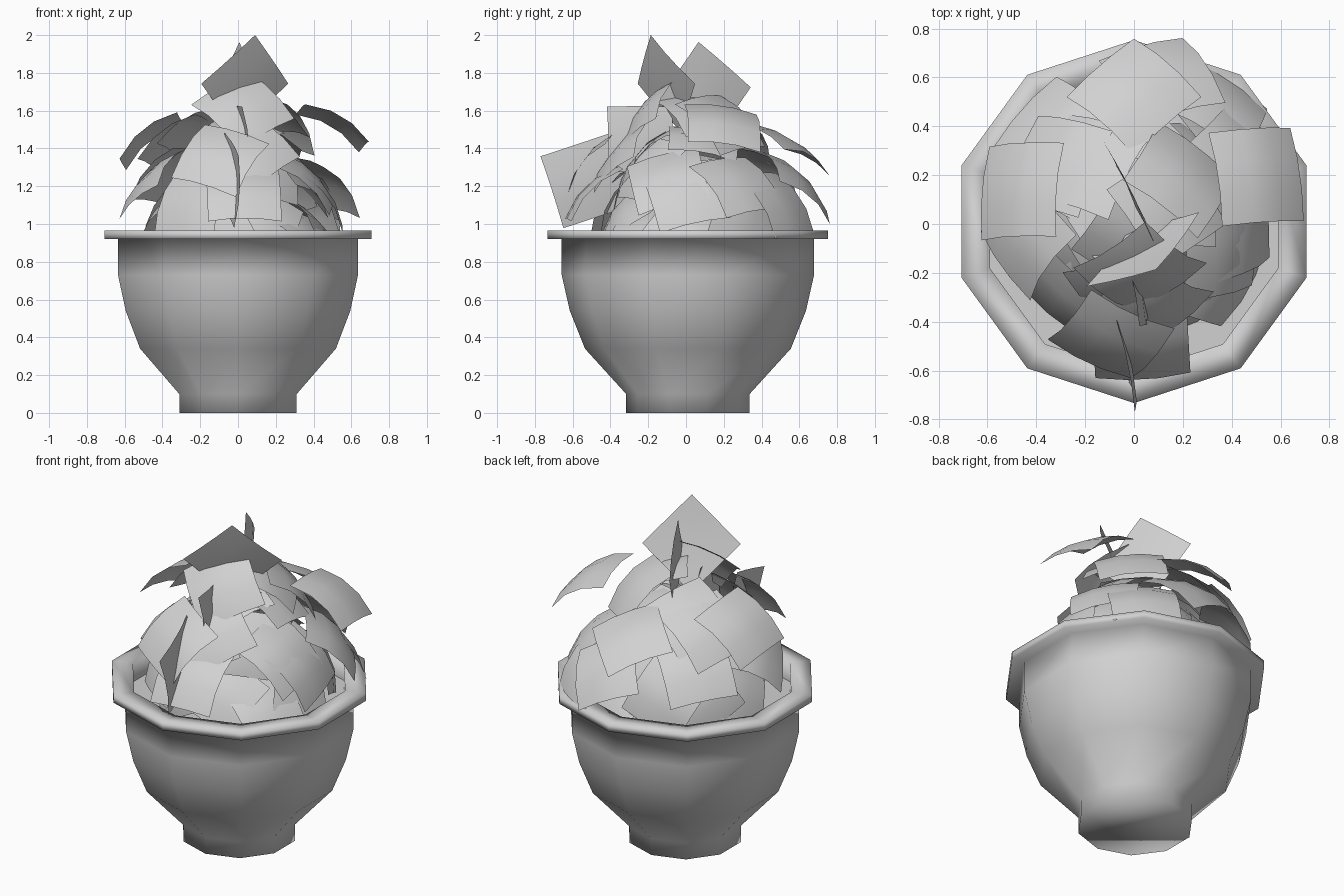
import bpy, bmesh, math, random
from mathutils import Vector, Matrix

random.seed(4)
default_cube = bpy.data.objects.get("Cube")
if default_cube:
    bpy.data.objects.remove(default_cube)

SIDES = 10
CENTRE_Y = 0.01

grey = bpy.data.materials.new("plain grey")
grey.use_nodes = True
colour = (0.64, 0.64, 0.64, 1)
grey.diffuse_color = colour
grey.node_tree.nodes["Principled BSDF"].inputs["Base Color"].default_value = colour


def add_object(name, bm, angle):
    mesh = bpy.data.meshes.new(name)
    bm.to_mesh(mesh)
    bm.free()
    mesh.materials.append(grey)
    obj = bpy.data.objects.new(name, mesh)
    bpy.context.collection.objects.link(obj)
    bpy.ops.object.select_all(action='DESELECT')
    obj.select_set(True)
    bpy.context.view_layer.objects.active = obj
    bpy.ops.object.shade_smooth_by_angle(angle=math.radians(angle))


def lathe(name, profile):
    """Turn a (radius, height) profile into a smooth ten-sided pot with a base."""
    bm = bmesh.new()
    rings = []
    for radius, z in profile:
        ring = []
        for i in range(SIDES):
            a = math.pi / 2 + math.tau * i / SIDES
            ring.append(bm.verts.new((radius * math.cos(a), CENTRE_Y + radius * math.sin(a), z)))
        rings.append(ring)
    for low, high in zip(rings, rings[1:]):
        for i in range(SIDES):
            j = (i + 1) % SIDES
            bm.faces.new((low[i], low[j], high[j], high[i]))
    bm.faces.new(rings[0])
    bmesh.ops.recalc_face_normals(bm, faces=bm.faces)
    add_object(name, bm, 120)


# Pot with rim and lining, then the soil
lathe("pot", [(0.327, 0), (0.327, 0.1), (0.545, 0.34), (0.625, 0.54), (0.668, 0.73),
              (0.668, 0.92), (0.743, 0.92), (0.743, 0.965), (0.62, 0.965), (0.62, 0.84)])
soil = bmesh.new()
bmesh.ops.create_circle(soil, cap_ends=True, segments=SIDES, radius=0.62,
                        matrix=Matrix.Translation((0, CENTRE_Y, 0.85)))
add_object("soil", soil, 30)


def leaf(name, location, normal, spin=0, size=0.37, bend=0.05):
    """A square leaf, domed so that its edges droop."""
    bm = bmesh.new()
    bmesh.ops.create_grid(bm, x_segments=3, y_segments=3, size=size / 2)
    for v in bm.verts:
        u, w = v.co.x * 2 / size, v.co.y * 2 / size
        v.co.z = bend * (0.6 - 0.5 * u * u - 0.9 * w * w)
    turn = Vector(normal).to_track_quat('Z', 'Y').to_matrix().to_4x4()
    spot = Matrix.Translation(location)
    bm.transform(spot @ turn @ Matrix.Rotation(math.radians(spin), 4, 'Z'))
    add_object(name, bm, 60)


def draped_leaf(name, x, y, z, tilt, spin, size=0.39):
    """A leaf that slopes down and away from the middle of the plant."""
    a, t = math.atan2(y, x), math.radians(tilt)
    normal = (math.sin(t) * math.cos(a), math.sin(t) * math.sin(a), math.cos(t))
    leaf(name, (x, y, z), normal, spin, size)


# Upright leaves
leaf("top_leaf", (0.04, -0.11, 1.74), (0.5, -0.76, -0.35), 45, 0.39, 0.01)
leaf("top_cross_leaf", (0, 0.1, 1.69), (0.9, 0.44, 0), 52, 0.39, 0.01)
leaf("front_upright_leaf", (-0.03, -0.52, 1.23), (1, 0.2, 0), 18, 0.4, 0.02)
leaf("inner_upright_leaf", (0.02, -0.24, 1.45), (1, 0.2, 0.1), 0, 0.35, 0.02)

# Large outer leaves: x, y, z, tilt, spin
outer_leaves = [
    (0, 0.54, 1.43, 30, 45), (0.52, 0.2, 1.54, 32, -15), (-0.48, 0.14, 1.47, 40, 15),
    (-0.1, -0.48, 1.36, 50, -20), (-0.46, -0.04, 1.25, 45, 40), (0.37, -0.1, 1.25, 45, 20),
    (0.12, 0.61, 1.22, 45, 35), (0.03, -0.2, 1.62, 50, 35), (0.2, 0.2, 1.55, 45, 10),
    (0.45, 0, 1.17, 55, 15), (0.35, 0.5, 1.12, 55, 5), (-0.2, 0.25, 1.5, 35, 30),
    (-0.35, 0.4, 1.27, 45, 10), (-0.25, -0.34, 1.12, 60, 0), (-0.33, 0.25, 1.45, 40, 20),
    (0.03, -0.51, 1.18, 45, 0), (0.06, -0.34, 1.4, 50, 40), (0.45, 0.28, 1.22, 45, 10),
    (0.15, 0.08, 1.6, 30, 5),
]
for number, values in enumerate(outer_leaves):
    draped_leaf(f"outer_leaf_{number}", *values)

# Inner layers: name, count, radius, height, tilt
for name, count, radius, z, tilt in (("low", 10, 0.42, 1.02, 58), ("middle", 7, 0.3, 1.24, 48),
                                     ("high", 4, 0.15, 1.42, 30)):
    for i in range(count):
        a = math.tau * (i + random.uniform(-0.2, 0.2)) / count
        r = radius + random.uniform(-0.04, 0.04)
        draped_leaf(f"{name}_leaf_{i}", r * math.cos(a) + 0.01, r * math.sin(a) + 0.05,
                    z + random.uniform(-0.06, 0.06), tilt + random.uniform(-18, 18),
                    random.uniform(-45, 45), 0.37)
